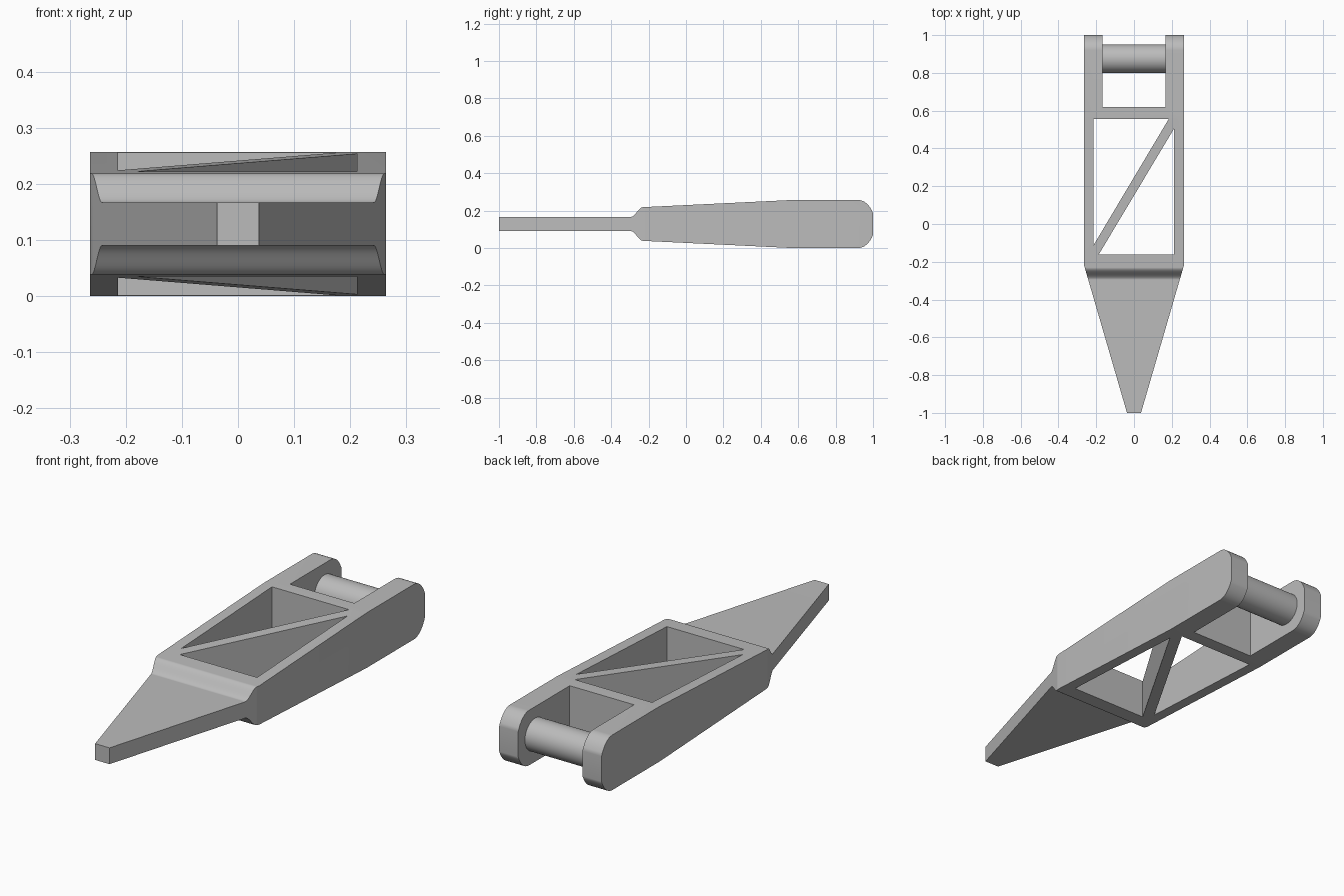
import bpy
import bmesh
from math import sin, cos, pi, radians
from mathutils import Matrix, Vector

if "Cube" in bpy.data.objects:
    bpy.data.objects.remove(bpy.data.objects["Cube"])

MID = 0.1285          # height of the horizontal symmetry plane

grey = bpy.data.materials.new("plain grey")
grey.use_nodes = True
GREY = (0.5, 0.5, 0.5, 1)
grey.diffuse_color = GREY
grey.node_tree.nodes["Principled BSDF"].inputs["Base Color"].default_value = GREY


def prism(name, points, direction):
    """Extrude a closed outline of 3D points along a direction."""
    bm = bmesh.new()
    face = bm.faces.new([bm.verts.new(p) for p in points])
    extruded = bmesh.ops.extrude_face_region(bm, geom=[face])["geom"]
    verts = [g for g in extruded if isinstance(g, bmesh.types.BMVert)]
    bmesh.ops.translate(bm, verts=verts, vec=Vector(direction))
    bmesh.ops.recalc_face_normals(bm, faces=bm.faces)
    return add_object(name, bm)


def add_object(name, bm):
    mesh = bpy.data.meshes.new(name)
    bm.to_mesh(mesh)
    bm.free()
    mesh.materials.append(grey)
    obj = bpy.data.objects.new(name, mesh)
    bpy.context.collection.objects.link(obj)
    return obj


def plan_prism(name, outline):
    return prism(name, [(x, y, -0.1) for x, y in outline], (0, 0, 0.5))


def smooth(obj):
    obj.data.shade_smooth()
    obj.data.set_sharp_from_angle(angle=radians(35))
    weighted = obj.modifiers.new("weighted normals", "WEIGHTED_NORMAL")
    weighted.keep_sharp = True


# Side profile, upper half: blade, S-shaped shoulder, sloped body, rounded end
STEPS = 8
upper = [(-1, 0.038)]
for i in range(2 * STEPS + 1):
    t = i / (2 * STEPS)
    upper.append((-0.295 + 0.065 * t, 0.064 - 0.026 * cos(pi * t)))
upper.append((0.57, MID))
for i in range(STEPS + 1):
    a = radians(60) * i / STEPS
    upper.append((0.92 + 0.08 * sin(a) / sin(radians(60)),
                  MID - 0.07 * (1 - cos(a)) / (1 - cos(radians(60)))))
profile = upper + [(y, -h) for y, h in reversed(upper)]
body = prism("clevis_body", [(-0.3, y, MID + h) for y, h in profile], (0.6, 0, 0))

# Plan outline: tapered tip, straight sides and the open fork at the back
half = [(0.008, -1.1), (0.264, -0.22), (0.264, 1.1), (0.166, 1.1), (0.166, 0.62)]
plan = plan_prism("plan_cutter", half + [(-x, y) for x, y in reversed(half)])

# Two triangular windows that leave a diagonal brace
upper_window = plan_prism("upper_window_cutter",
                          [(-0.214, 0.556), (0.184, 0.556), (-0.214, -0.112)])
lower_window = plan_prism("lower_window_cutter",
                          [(0.212, 0.505), (0.212, -0.162), (-0.187, -0.162)])

cutters = [(plan, "INTERSECT"), (upper_window, "DIFFERENCE"),
           (lower_window, "DIFFERENCE")]
for cutter, operation in cutters:
    cutter.hide_render = True
    mod = body.modifiers.new(cutter.name, "BOOLEAN")
    mod.operation = operation
    mod.solver = "EXACT"
    mod.object = cutter

# Bake the cuts and drop the cutters
depsgraph = bpy.context.evaluated_depsgraph_get()
cut_mesh = bpy.data.meshes.new_from_object(body.evaluated_get(depsgraph))
body.modifiers.clear()
body.data = cut_mesh
for cutter, _ in cutters:
    bpy.data.objects.remove(cutter)
smooth(body)

# Cross pin between the fork arms
bm = bmesh.new()
bmesh.ops.create_cone(bm, cap_ends=True, segments=48, radius1=0.075,
                      radius2=0.075, depth=0.336,
                      matrix=Matrix.Translation((0, 0.875, MID))
                      @ Matrix.Rotation(pi / 2, 4, "Y"))
smooth(add_object("cross_pin", bm))
